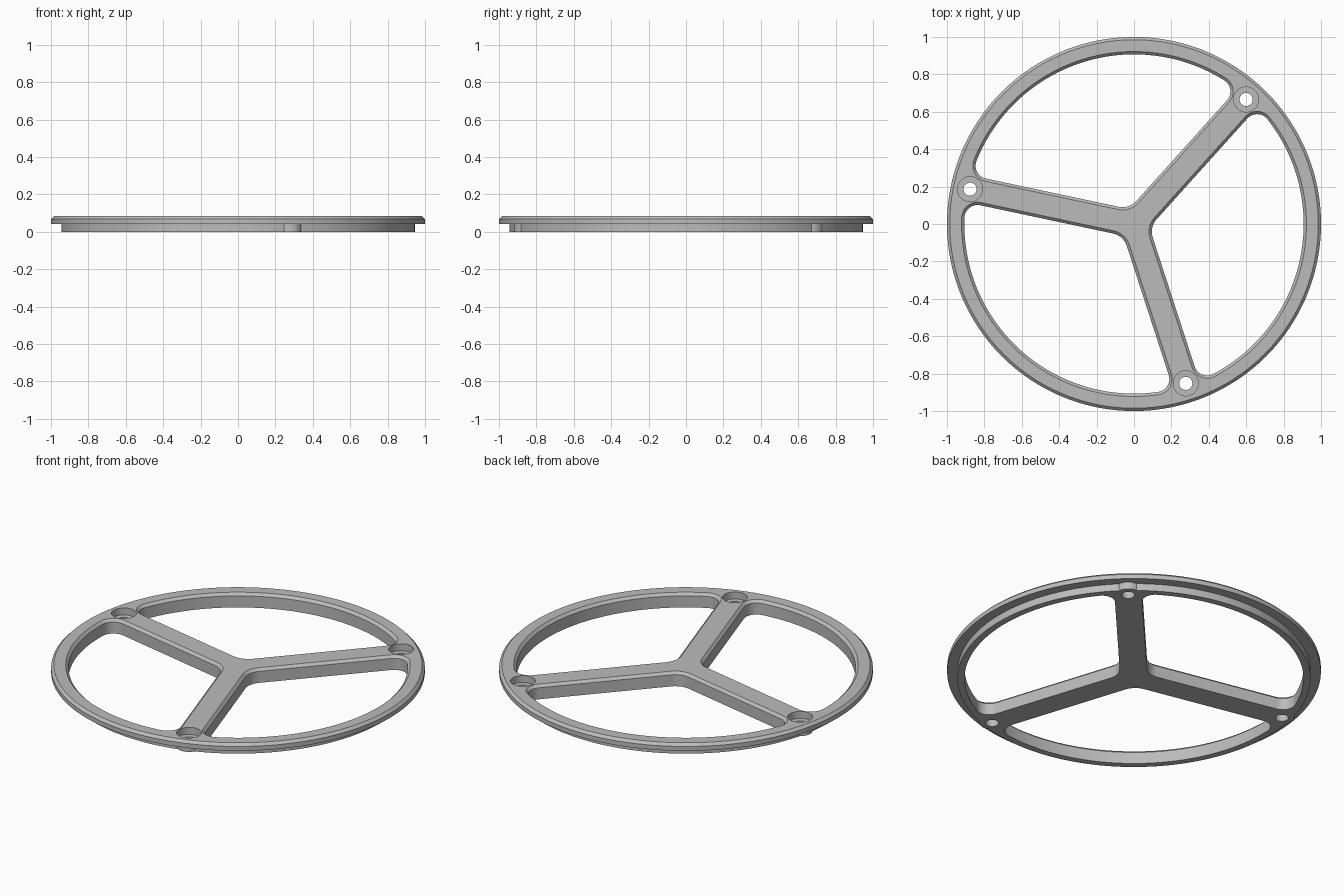
import bpy, bmesh
from math import pi, sin, cos, atan2, sqrt, radians

if "Cube" in bpy.data.objects:
    bpy.data.objects.remove(bpy.data.objects["Cube"], do_unlink=True)

TOP, STEP, CHAMFER = 0.083, 0.042, 0.015
RIM_IN, HALF_SPOKE = 0.907, 0.073      # window outer radius, half spoke width
CORNER, HUB_FILLET = 0.07, 0.1         # window corner radii
BOLT_CIRCLE, FIRST_SPOKE = 0.896, radians(48)
SPOKES = [FIRST_SPOKE + i * 2 * pi / 3 for i in range(3)]

metal = bpy.data.materials.new("grey metal")
metal.use_nodes = True
metal.diffuse_color = (0.5, 0.5, 0.5, 1)
metal.node_tree.nodes["Principled BSDF"].inputs["Base Color"].default_value = (0.5, 0.5, 0.5, 1)


def loft(name, loops):
    """Closed solid through a stack of (outline, z) loops of equal length."""
    bm = bmesh.new()
    rings = [[bm.verts.new((x, y, z)) for x, y in pts] for pts, z in loops]
    n = len(rings[0])
    for a, b in zip(rings, rings[1:]):
        for i in range(n):
            j = (i + 1) % n
            bm.faces.new((a[i], a[j], b[j], b[i]))
    bm.faces.new(rings[0][::-1])
    bm.faces.new(rings[-1])
    bmesh.ops.recalc_face_normals(bm, faces=bm.faces[:])
    mesh = bpy.data.meshes.new(name)
    bm.to_mesh(mesh)
    bm.free()
    mesh.materials.append(metal)
    obj = bpy.data.objects.new(name, mesh)
    bpy.context.collection.objects.link(obj)
    return obj


def arc(cx, cy, r, a0, a1, n):
    return [(cx + r * cos(a0 + (a1 - a0) * i / n),
             cy + r * sin(a0 + (a1 - a0) * i / n)) for i in range(n + 1)]


def turned(name, profile, x=0, y=0, n=48):
    """Round part from (radius, z) pairs."""
    return loft(name, [(arc(x, y, r, 0, 2 * pi, n)[:-1], z) for r, z in profile])


def window_outline(grow, turn):
    """Rounded sector between two spokes, enlarged by grow."""
    u, v = cos(pi / 3), sin(pi / 3)
    off = HALF_SPOKE + CORNER
    along = sqrt((RIM_IN - CORNER) ** 2 - off ** 2)
    cx, cy = along * u + off * v, along * v - off * u
    phi = atan2(cy, cx)
    hub = (HALF_SPOKE + HUB_FILLET) / v
    a, b = radians(150), radians(210)
    pts = arc(0, 0, RIM_IN + grow, -phi, phi, 60)[:-1]
    pts += arc(cx, cy, CORNER + grow, phi, a, 14)
    pts += arc(hub, 0, HUB_FILLET + grow, a, b, 12)
    pts += arc(cx, -cy, CORNER + grow, b, 2 * pi - phi, 14)[:-1]
    c, s = cos(turn), sin(turn)
    return [(x * c - y * s, x * s + y * c) for x, y in pts]


def combine(target, tool, operation):
    mod = target.modifiers.new(operation.lower(), "BOOLEAN")
    mod.operation, mod.object, mod.solver = operation, tool, "EXACT"
    bpy.context.view_layer.objects.active = target
    bpy.ops.object.modifier_apply(modifier=mod.name)
    bpy.data.objects.remove(tool, do_unlink=True)


# Stepped disc with a chamfered flange
wheel = turned("spoked_ring", [(0.945, 0), (0.945, STEP), (1, STEP),
                               (1, TOP - CHAMFER), (1 - CHAMFER, TOP)], n=192)

# Screw bosses under the flange
for ang in SPOKES:
    x, y = BOLT_CIRCLE * cos(ang), BOLT_CIRCLE * sin(ang)
    combine(wheel, turned("boss", [(0.067, 0), (0.067, 0.055)], x, y), "UNION")

# Windows with chamfered top edges
for ang in SPOKES:
    turn = ang + pi / 3
    straight, flared = window_outline(0, turn), window_outline(2 * CHAMFER, turn)
    cutter = loft("window_cutter", [(straight, -0.1), (straight, TOP - CHAMFER),
                                    (flared, TOP + CHAMFER)])
    combine(wheel, cutter, "DIFFERENCE")

# Counterbored screw holes
for ang in SPOKES:
    x, y = BOLT_CIRCLE * cos(ang), BOLT_CIRCLE * sin(ang)
    cutter = turned("hole_cutter", [(0.035, -0.1), (0.035, STEP), (0.067, STEP),
                                    (0.067, 0.2)], x, y)
    combine(wheel, cutter, "DIFFERENCE")

bpy.ops.object.select_all(action="DESELECT")
wheel.select_set(True)
bpy.context.view_layer.objects.active = wheel
bpy.ops.object.shade_smooth_by_angle(angle=radians(30))
